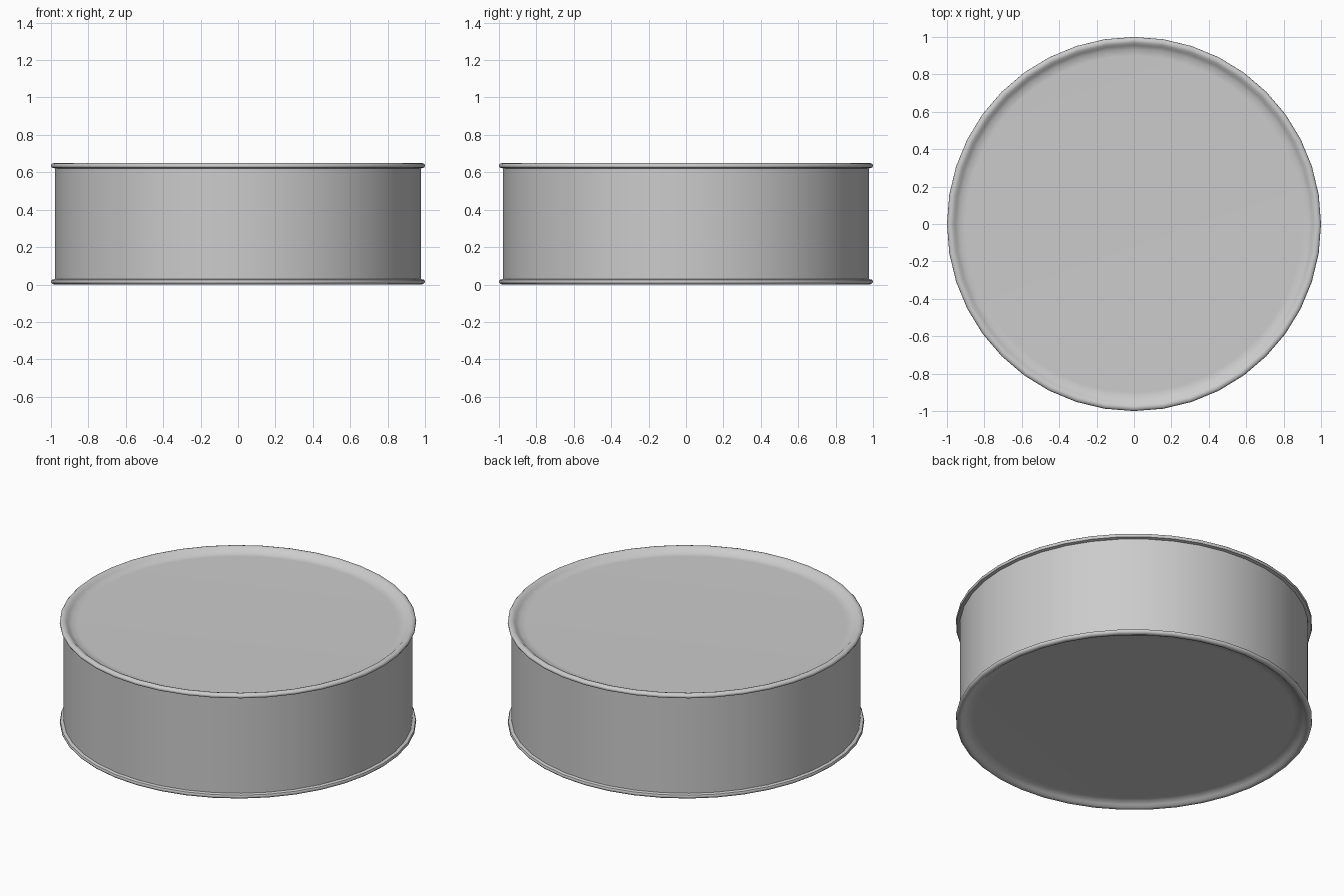
import bpy, bmesh
from math import cos, sin, pi, radians

if "Cube" in bpy.data.objects:
    bpy.data.objects.remove(bpy.data.objects["Cube"])

SIDES = 40
HEIGHT = 0.65


def lathe(name, profile, cap_start=False):
    """Revolve (radius, z) points around z; optionally close the first ring."""
    bm = bmesh.new()
    rings = [[bm.verts.new((r * cos(2 * pi * i / SIDES), r * sin(2 * pi * i / SIDES), z))
              for i in range(SIDES)] for r, z in profile]
    for a, b in zip(rings, rings[1:]):
        for i in range(SIDES):
            j = (i + 1) % SIDES
            bm.faces.new((a[i], b[i], b[j], a[j]))
    if cap_start:
        bm.faces.new(rings[0])
    bmesh.ops.recalc_face_normals(bm, faces=bm.faces)
    # open shells: make sure the surface faces outward
    bm.normal_update()
    if sum(f.normal.dot(f.calc_center_median() - bm_center(bm)) * f.calc_area() for f in bm.faces) < 0:
        bmesh.ops.reverse_faces(bm, faces=bm.faces)
    mesh = bpy.data.meshes.new(name)
    bm.to_mesh(mesh)
    bm.free()
    obj = bpy.data.objects.new(name, mesh)
    bpy.context.collection.objects.link(obj)
    bpy.context.view_layer.objects.active = obj
    bpy.ops.object.select_all(action='DESELECT')
    obj.select_set(True)
    bpy.ops.object.shade_smooth_by_angle(angle=radians(50))
    return obj


def bm_center(bm):
    """Point on the axis at the middle of the can."""
    from mathutils import Vector
    return Vector((0, 0, HEIGHT / 2))


# Recessed end panel and rolled rim: (radius, depth below the crest)
END = [(0.90, 0.03), (0.935, 0.029), (0.955, 0.015), (0.968, 0.004), (0.98, 0.0),
       (0.992, 0.003), (0.999, 0.010), (1.0, 0.017), (0.996, 0.025), (0.978, 0.029)]

lathe("top_lid", [(r, HEIGHT - d) for r, d in END], cap_start=True)
lathe("bottom_lid", END, cap_start=True)

# Straight side wall between the rims
lathe("can_wall", [(0.978, 0.029), (0.978, HEIGHT - 0.029)])
